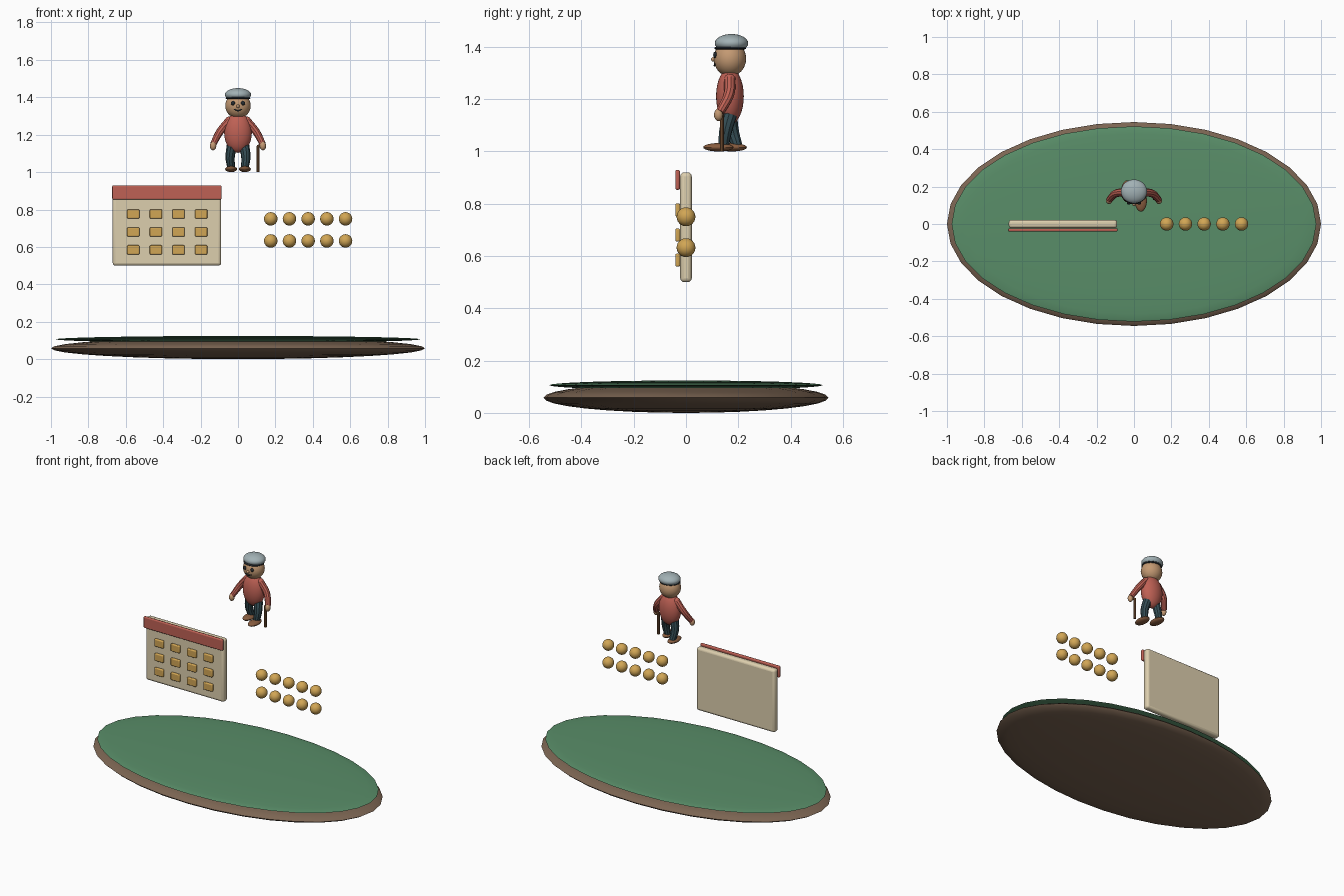
import bpy

if "Cube" in bpy.data.objects:
    bpy.data.objects.remove(bpy.data.objects["Cube"])

COLORS = {
    "earth": (0.20, 0.13, 0.085, 1), "grass": (0.10, 0.27, 0.14, 1),
    "paper": (0.72, 0.62, 0.42, 1), "red": (0.52, 0.12, 0.09, 1),
    "gold": (0.64, 0.38, 0.09, 1), "skin": (0.55, 0.32, 0.17, 1),
    "trousers": (0.035, 0.075, 0.09, 1), "shoe": (0.25, 0.11, 0.05, 1),
    "cap": (0.36, 0.44, 0.46, 1), "dark": (0.02, 0.025, 0.03, 1),
    "wood": (0.22, 0.10, 0.04, 1),
}
MATS = {}
for key, color in COLORS.items():
    MATS[key] = bpy.data.materials.new(key)
    MATS[key].diffuse_color = color


def finish(name, mat):
    ob = bpy.context.object
    ob.name = name
    ob.data.materials.append(MATS[mat])
    bpy.ops.object.shade_smooth_by_angle()
    return ob


def ellipsoid(name, mat, loc, radii, segs=32, rings=16):
    bpy.ops.mesh.primitive_uv_sphere_add(segments=segs, ring_count=rings, radius=1, location=loc)
    bpy.context.object.scale = radii
    bpy.ops.object.transform_apply(location=False, rotation=False)
    ob = finish(name, mat)
    bpy.ops.object.shade_smooth()
    return ob


def box(name, mat, loc, size, bevel):
    bpy.ops.mesh.primitive_cube_add(size=1, location=loc)
    ob = bpy.context.object
    ob.scale = size
    bpy.ops.object.transform_apply(location=False, rotation=False)
    mod = ob.modifiers.new("bevel", "BEVEL")
    mod.width, mod.segments = bevel, 3
    return finish(name, mat)


def tube(name, mat, points, radii):
    """Smooth tapered tube through points, turned into a mesh."""
    cu = bpy.data.curves.new(name, "CURVE")
    cu.dimensions = "3D"
    cu.bevel_depth, cu.bevel_resolution, cu.resolution_u = 1, 3, 8
    cu.use_fill_caps = True
    sp = cu.splines.new("BEZIER")
    sp.bezier_points.add(len(points) - 1)
    for bp, co, r in zip(sp.bezier_points, points, radii):
        bp.co, bp.radius = co, r
        bp.handle_left_type = bp.handle_right_type = "AUTO"
    ob = bpy.data.objects.new(name, cu)
    bpy.context.collection.objects.link(ob)
    bpy.ops.object.select_all(action="DESELECT")
    ob.select_set(True)
    bpy.context.view_layer.objects.active = ob
    bpy.ops.object.convert(target="MESH")
    return finish(name, mat)


# Oval ground
ellipsoid("ground_base", "earth", (0, 0, 0.058), (1, 0.545, 0.058))
ellipsoid("ground_top", "grass", (0, 0, 0.106), (0.975, 0.522, 0.018))

# Calendar board with header and day tiles
box("board", "paper", (-0.38, 0, 0.71), (0.58, 0.044, 0.42), 0.015)
box("board_header", "red", (-0.38, -0.032, 0.891), (0.585, 0.018, 0.076), 0.007)
for row in range(3):
    for col in range(4):
        box(f"day_tile_{row}_{col}", "gold", (-0.56 + 0.121 * col, -0.032, 0.776 - 0.096 * row),
            (0.066, 0.018, 0.05), 0.006)

# Two rows of counting beads
for row in range(2):
    for col in range(5):
        ellipsoid(f"bead_{row}_{col}", "gold", (0.175 + 0.1 * col, 0, 0.75 - 0.118 * row), (0.036,) * 3, 24, 12)

# Figure: body, head, cap
Y = 0.168
ellipsoid("torso", "red", (0, Y, 1.211), (0.074, 0.053, 0.108))
ellipsoid("head", "skin", (0, Y, 1.355), (0.068, 0.062, 0.068))
ellipsoid("cap", "cap", (0, Y + 0.006, 1.414), (0.07, 0.064, 0.035))
ellipsoid("cap_band", "dark", (0, Y + 0.001, 1.395), (0.066, 0.061, 0.012))
ellipsoid("nose", "skin", (0, 0.105, 1.352), (0.009, 0.009, 0.009), 16, 8)
tube("mouth", "dark", [(-0.02, 0.111, 1.336), (0, 0.109, 1.328), (0.02, 0.111, 1.336)], [0.0035] * 3)

# Paired face and limb parts; the right foot steps forward
for side, s, step in (("left", -1, 0.175), ("right", 1, 0.124)):
    ellipsoid(f"{side}_eye", "dark", (s * 0.027, 0.111, 1.369), (0.011, 0.007, 0.012), 16, 8)
    tube(f"{side}_arm", "red", [(s * 0.048, Y, 1.275), (s * 0.097, 0.163, 1.215), (s * 0.132, 0.13, 1.15)],
         [0.022, 0.021, 0.017])
    ellipsoid(f"{side}_shoulder", "red", (s * 0.048, Y, 1.275), (0.022,) * 3, 16, 8)
    ellipsoid(f"{side}_hand", "skin", (s * 0.133, 0.124, 1.14), (0.017, 0.017, 0.024), 16, 8)
    tube(f"{side}_leg", "trousers",
         [(s * 0.033, Y, 1.14), (s * 0.042, (Y + step) / 2 + 0.006, 1.08), (s * 0.036, step + 0.02, 1.022)],
         [0.028, 0.025, 0.021])
    ellipsoid(f"{side}_shoe", "shoe", (s * 0.037, step, 1.016), (0.032, 0.058, 0.016), 24, 12)

# Walking stick with a short grip
tube("walking_stick", "wood", [(0.108, 0.137, 1.0), (0.108, 0.137, 1.07), (0.108, 0.137, 1.14)], [0.008] * 3)
tube("stick_grip", "wood", [(0.104, 0.137, 1.138), (0.118, 0.133, 1.14), (0.133, 0.126, 1.14)], [0.008] * 3)

for m in bpy.data.materials:
    if m.users and not m.is_grease_pencil:
        m.use_nodes = True
        m.node_tree.nodes["Principled BSDF"].inputs["Base Color"].default_value = m.diffuse_color
